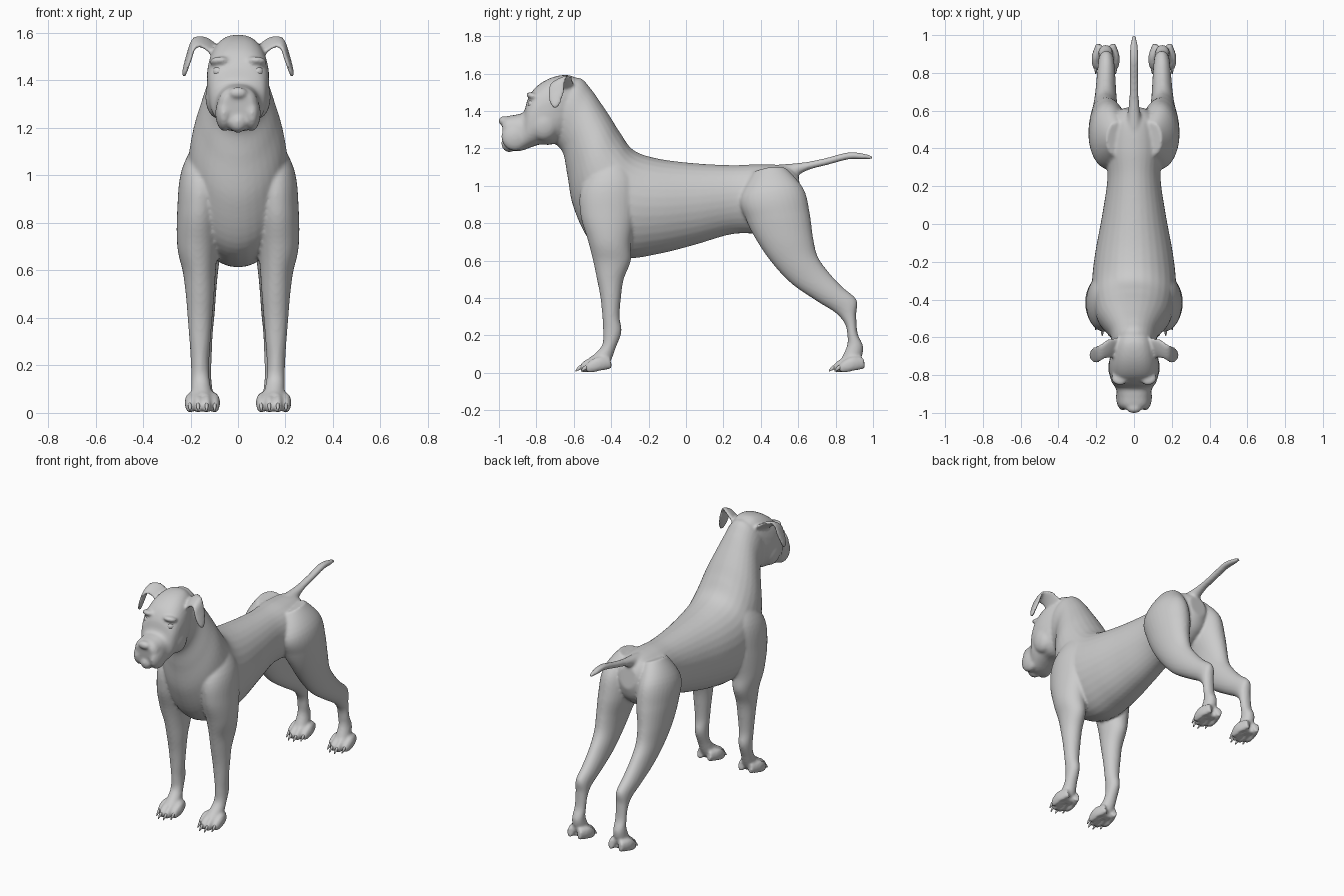
import bpy, bmesh, math
from mathutils import Vector, Matrix


def catmull(p, t):
    i = min(int(t), len(p) - 2)
    f = t - i
    a, b, c, d = p[max(i - 1, 0)], p[i], p[i + 1], p[min(i + 2, len(p) - 1)]
    return [0.5 * (2 * B + (C - A) * f + (2 * A - 5 * B + 4 * C - D) * f * f
                   + (3 * B - A - 3 * C + D) * f ** 3) for A, B, C, D in zip(a, b, c, d)]


def loft(bm, secs, mirror=False, power=2.0, taper=0.0, sides=32, steps=6):
    """Section: edge A (y, z), edge B (y, z), half width, x of A, x of B."""
    secs = [list(s) + [0, 0] if len(s) == 5 else list(s) + [s[5]] if len(s) == 6 else list(s)
            for s in secs]
    n = (len(secs) - 1) * steps
    rows = [catmull(secs, k / steps) for k in range(n + 1)]
    A = [Vector((r[5], r[0], r[1])) for r in rows]
    B = [Vector((r[6], r[2], r[3])) for r in rows]
    M = [(a + b) / 2 for a, b in zip(A, B)]
    sg = lambda v: math.copysign(abs(v) ** (2 / power), v)
    for flip in ((1, -1) if mirror else (1,)):
        rings = []
        for k in range(n + 1):
            h = (A[k] - B[k]) / 2
            w = (M[min(k + 1, n)] - M[max(k - 1, 0)]).cross(h).normalized() * max(rows[k][4], .003)
            ring = []
            for j in range(sides):
                u = 2 * math.pi * j / sides
                s, c = sg(math.sin(u)), sg(math.cos(u))
                v = M[k] + h * s + w * c * (1 + taper * s)
                ring.append(bm.verts.new((v.x * flip, v.y, v.z)))
            rings.append(ring)
        for r0, r1 in zip(rings, rings[1:]):
            for j in range(sides):
                q = (j + 1) % sides
                bm.faces.new((r0[j], r0[q], r1[q], r1[j]))
        bm.faces.new(rings[0])
        bm.faces.new(rings[-1])


def blob(bm, c, r, tilt=0.0, mirror=True):
    for f in ((1, -1) if mirror else (1,)):
        m = (Matrix.Translation((c[0] * f, c[1], c[2])) @ Matrix.Rotation(tilt, 4, 'X')
             @ Matrix.Diagonal((*r, 1)))
        bmesh.ops.create_uvsphere(bm, u_segments=24, v_segments=16, radius=1, matrix=m)


def finish(bm, name):
    bmesh.ops.recalc_face_normals(bm, faces=bm.faces)
    for f in bm.faces:
        f.smooth = True
    me = bpy.data.meshes.new(name)
    bm.to_mesh(me)
    bm.free()
    ob = bpy.data.objects.new(name, me)
    bpy.context.collection.objects.link(ob)
    return ob


body = bmesh.new()

# torso and neck
loft(body, [(.60, 1.06, .62, .92, .06), (.54, 1.105, .58, .83, .12), (.40, 1.115, .45, .75, .15),
            (.25, 1.11, .25, .742, .14), (.05, 1.12, .05, .685, .168), (-.15, 1.145, -.15, .635, .205),
            (-.28, 1.19, -.33, .615, .222), (-.35, 1.28, -.50, .69, .215), (-.40, 1.36, -.60, .88, .195),
            (-.45, 1.435, -.635, 1.06, .16), (-.51, 1.52, -.66, 1.18, .127),
            (-.57, 1.577, -.72, 1.24, .115), (-.66, 1.56, -.75, 1.28, .10)], taper=.06)

# head
loft(body, [(-.56, 1.56, -.60, 1.32, .08), (-.63, 1.592, -.66, 1.25, .112), (-.72, 1.578, -.72, 1.22, .13),
            (-.80, 1.53, -.78, 1.22, .13), (-.845, 1.465, -.83, 1.205, .118),
            (-.868, 1.395, -.87, 1.19, .097), (-.91, 1.38, -.91, 1.185, .088),
            (-.96, 1.37, -.95, 1.20, .082), (-.985, 1.345, -.975, 1.25, .06)], power=2.5)
blob(body, (.058, -.915, 1.262), (.037, .072, .075))             # flews
blob(body, (0, -.945, 1.225), (.042, .042, .045), mirror=False)  # chin
blob(body, (0, -.975, 1.347), (.04, .027, .025), mirror=False)   # nose
blob(body, (.075, -.815, 1.478), (.045, .04, .02), -.3)          # brows
blob(body, (.085, -.76, 1.33), (.052, .08, .09))                 # cheeks

# ears
loft(body, [(-.71, 1.49, -.60, 1.54, .016, .09, .08), (-.71, 1.535, -.61, 1.58, .013, .14, .135),
            (-.73, 1.535, -.64, 1.58, .011, .182, .185), (-.738, 1.49, -.65, 1.505, .011, .20, .213),
            (-.728, 1.44, -.67, 1.445, .01, .218, .228), (-.71, 1.415, -.69, 1.415, .008, .228, .232)],
     mirror=True)

# tail
loft(body, [(.48, 1.112, .55, .99, .06), (.56, 1.118, .595, 1.05, .036), (.65, 1.128, .66, 1.086, .026),
            (.75, 1.149, .755, 1.111, .024), (.87, 1.179, .87, 1.141, .024),
            (.95, 1.172, .95, 1.141, .019), (1.0, 1.158, 1.0, 1.142, .008)])

# front legs
loft(body, [(-.43, 1.17, -.34, 1.15, .05, .11), (-.555, 1.0, -.27, 1.02, .09, .148),
            (-.565, .85, -.27, .85, .092, .164), (-.525, .71, -.295, .70, .086, .17),
            (-.497, .6, -.295, .6, .07, .163), (-.476, .5, -.333, .5, .06, .16),
            (-.457, .4, -.348, .4, .052, .16), (-.447, .3, -.355, .3, .044, .16),
            (-.443, .22, -.345, .22, .039, .16), (-.448, .15, -.375, .135, .038, .158),
            (-.49, .10, -.41, .05, .045, .153), (-.52, .08, -.46, .015, .05, .15)], mirror=True)

# back legs
loft(body, [(.36, 1.07, .54, 1.09, .06, .09), (.29, .93, .63, .98, .10, .13),
            (.32, .82, .662, .85, .103, .138), (.37, .72, .68, .72, .085, .15),
            (.45, .60, .705, .62, .07, .152), (.56, .48, .765, .535, .058, .15),
            (.70, .383, .835, .46, .05, .148), (.80, .32, .912, .39, .042, .147),
            (.85, .26, .91, .31, .038, .147), (.863, .2, .918, .21, .037, .148),
            (.862, .15, .948, .135, .038, .15), (.84, .095, .925, .05, .045, .15),
            (.83, .075, .88, .015, .05, .15)], mirror=True)

# toes on all four feet, with separate claws
claws = bmesh.new()
for oy in (0, 1.355):
    for dx, back in ((-.052, .03), (-.018, 0), (.018, 0), (.052, .03)):
        o, x = oy + back, .15 + dx
        loft(body, [(o - .44, .085, o - .43, .02, .02, .15 + dx * .6), (o - .50, .085, o - .49, .01, .021, x),
                    (o - .545, .064, o - .535, .0, .02, x), (o - .568, .04, o - .56, .003, .012, x)],
             mirror=True, sides=16)
        loft(claws, [(o - .55, .048, o - .55, .022, .009, x), (o - .575, .036, o - .57, .014, .007, x),
                     (o - .592, .012, o - .59, .006, .003, x)], mirror=True, sides=10, steps=3)
finish(claws, "claws")

dog = finish(body, "dog_body")
r = dog.modifiers.new("merge", 'REMESH')
r.mode = 'VOXEL'
r.voxel_size = .0085
r.use_smooth_shade = True
s = dog.modifiers.new("soften", 'SMOOTH')
s.factor = .5
s.iterations = 5

# eyes
eyes = bmesh.new()
blob(eyes, (.083, -.822, 1.437), (.024, .024, .022))
finish(eyes, "eyes")
